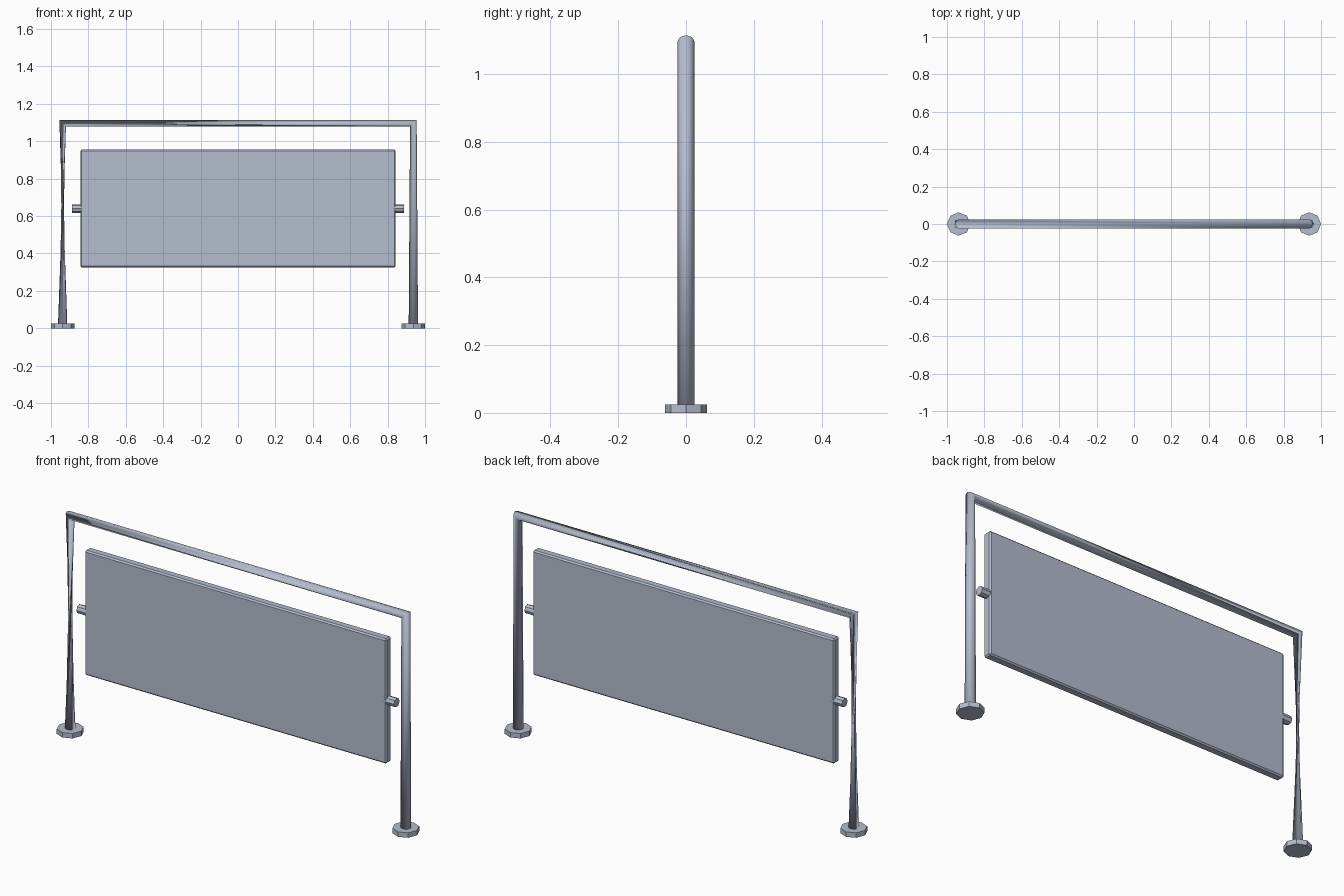
import bpy, bmesh, math
from mathutils import Vector, Matrix

cube = bpy.data.objects.get("Cube")
if cube:
    bpy.data.objects.remove(cube)

SIDES = 8
LEG_X, BAR_Z = 0.9375, 1.097
PANEL_Z = 0.64

metal = bpy.data.materials.new("blue_grey_metal")
colour = (0.46, 0.51, 0.62, 1)
metal.use_nodes = True
metal.diffuse_color = colour
metal.node_tree.nodes["Principled BSDF"].inputs["Base Color"].default_value = colour


def finish(bm, name, smooth=False):
    mesh = bpy.data.meshes.new(name)
    for f in bm.faces:
        f.smooth = smooth
    bm.to_mesh(mesh)
    bm.free()
    mesh.materials.append(metal)
    obj = bpy.data.objects.new(name, mesh)
    bpy.context.collection.objects.link(obj)
    return obj


def cylinder(name, radius, depth, centre, turn=Matrix()):
    bm = bmesh.new()
    bmesh.ops.create_cone(bm, cap_ends=True, segments=SIDES, radius1=radius,
                          radius2=radius, depth=depth,
                          matrix=Matrix.Translation(centre) @ turn)
    return finish(bm, name)


def sweep(name, path, radius):
    """Tube along a path; vertical ends take a different reference axis."""
    bm = bmesh.new()
    rings = []
    for i, p in enumerate(path):
        before = (p - path[i - 1]).normalized() if i else Vector()
        after = (path[i + 1] - p).normalized() if i < len(path) - 1 else Vector()
        t = (before + after).normalized()
        ref = Vector((1, 0, 0)) if abs(t.z) > 0.9 else Vector((0, 0, 1))
        u = t.cross(ref).normalized()
        v = t.cross(u)
        angles = [math.tau * k / SIDES for k in range(SIDES)]
        rings.append([bm.verts.new(p + radius * (u * math.cos(a) + v * math.sin(a)))
                      for a in angles])
    for a, b in zip(rings, rings[1:]):
        for k in range(SIDES):
            n = (k + 1) % SIDES
            bm.faces.new((a[k], a[n], b[n], b[k]))
    bm.faces.new(rings[0][::-1])
    bm.faces.new(rings[-1])
    return finish(bm, name, smooth=True)


# Tubular frame: leg, top bar, leg (the first leg twists half a turn)
sweep("tube_frame", [Vector((-LEG_X, 0, 0.012)), Vector((-LEG_X, 0, BAR_Z)),
                     Vector((LEG_X, 0, BAR_Z)), Vector((LEG_X, 0, 0.012))], 0.025)

# Hanging board with chamfered edges
bm = bmesh.new()
bmesh.ops.create_cube(bm, size=1, matrix=Matrix.Translation((0, 0, PANEL_Z))
                      @ Matrix.Diagonal((1.685, 0.044, 0.63, 1)))
bmesh.ops.bevel(bm, geom=bm.edges[:], offset=0.007, segments=1, affect='EDGES')
finish(bm, "board")

# Foot plates and pivot pins on both sides
for side, s in (("left", 1), ("right", -1)):
    cylinder(side + "_foot", 0.0625, 0.025, (s * LEG_X, 0, 0.0125))
    cylinder(side + "_pin", 0.0225, 0.06, (s * 0.857, 0, PANEL_Z),
             Matrix.Rotation(math.pi / 2, 4, 'Y'))
